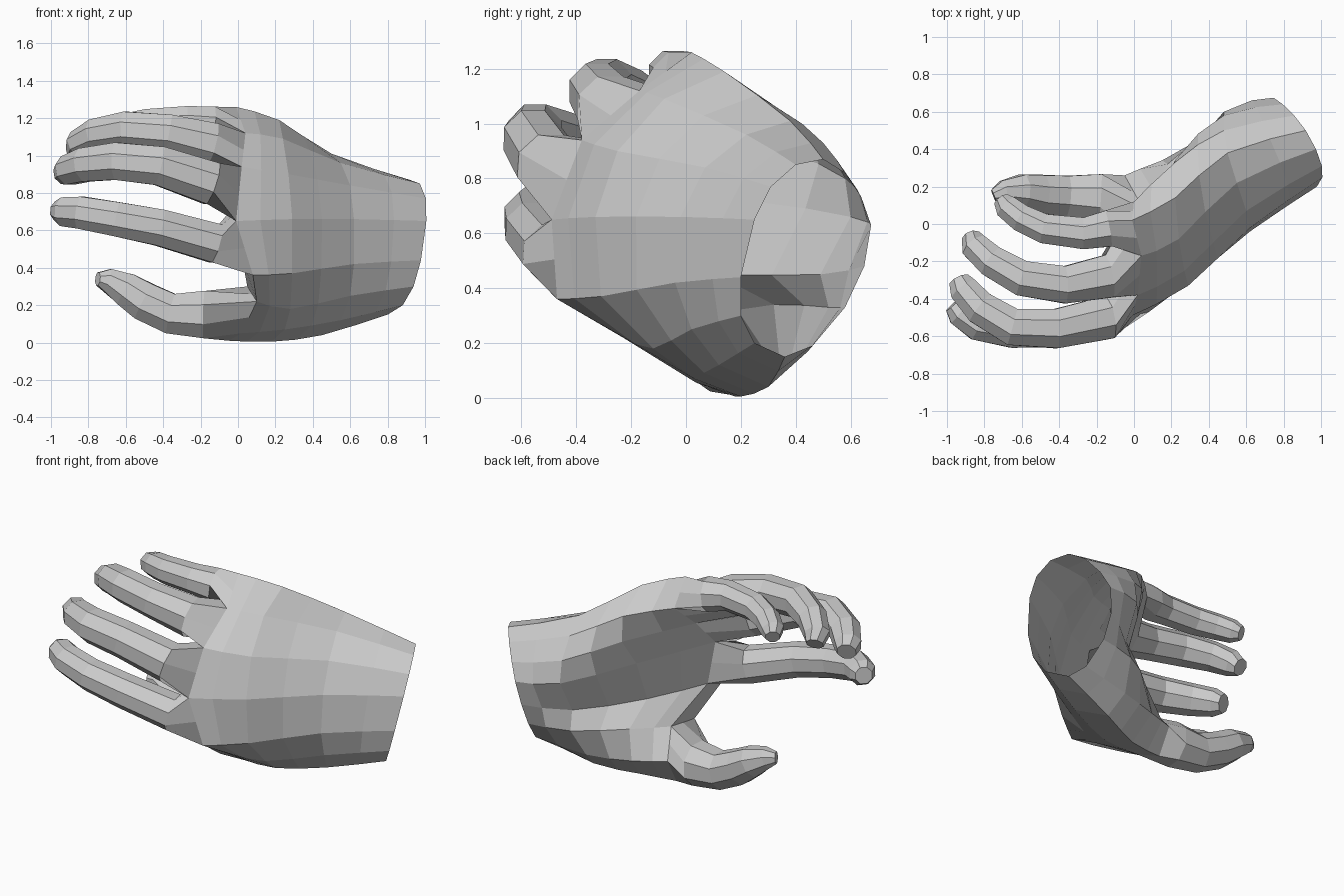
import bpy, bmesh, math
from mathutils import Vector

if "Cube" in bpy.data.objects:
    bpy.data.objects.remove(bpy.data.objects["Cube"])


def finish(bm, name):
    bmesh.ops.recalc_face_normals(bm, faces=bm.faces[:])
    me = bpy.data.meshes.new(name)
    bm.to_mesh(me)
    bm.free()
    ob = bpy.data.objects.new(name, me)
    bpy.context.collection.objects.link(ob)
    return ob


def bridge(bm, a, b):
    n = len(a)
    for i in range(n):
        j = (i + 1) % n
        bm.faces.new((a[i], a[j], b[j], b[i]))


def midpoints(rings):
    """Insert a smooth in-between ring between each pair of sections."""
    out = [rings[0]]
    last = len(rings) - 1
    for k in range(last):
        a, b, c, d = rings[max(k - 1, 0)], rings[k], rings[k + 1], rings[min(k + 2, last)]
        out.append([(-p + 9 * q + 9 * r - s) / 16 for p, q, r, s in zip(a, b, c, d)])
        out.append(c)
    return out


def root_loop(corners, count=8):
    """Split the longest edges of a root outline until it has enough points."""
    loop = [Vector(c) for c in corners]
    while len(loop) < count:
        n = len(loop)
        i = max(range(n), key=lambda k: (loop[k] - loop[(k + 1) % n]).length)
        loop.insert(i + 1, (loop[i] + loop[(i + 1) % n]) / 2)
    return loop


def align(ring, target):
    """Best matching order of a ring against the ring before it."""
    n = len(ring)
    options = [r[k:] + r[:k] for r in (ring, ring[::-1]) for k in range(n)]
    c1, c2 = sum(ring, Vector()) / n, sum(target, Vector()) / n
    return min(options, key=lambda o: sum(((p - c1) - (q - c2)).length_squared
                                          for p, q in zip(o, target)))


def digit(name, corners, path, sides=8):
    """Tapered tube growing from its root on the palm along (x, y, z, radius) points."""
    bm = bmesh.new()
    rings = [root_loop([knuckle[i] for i in corners], sides)]
    pts = [Vector(p[:3]) for p in path]
    for i, p in enumerate(pts):
        t = (pts[min(i + 1, len(pts) - 1)] - pts[max(i - 1, 0)]).normalized()
        u = Vector((0, 0, 1)).cross(t).normalized()
        w = t.cross(u)
        r = path[i][3] * 1.08
        angles = [2 * math.pi * (k + 0.5) / sides for k in range(sides)]
        rings.append(align([p + r * (math.cos(a) * u + math.sin(a) * w) for a in angles], rings[-1]))
    loops = [[bm.verts.new(p) for p in ring] for ring in rings]
    for a, b in zip(loops, loops[1:]):
        bridge(bm, a, b)
    bm.faces.new(loops[-1])
    return finish(bm, name)


# Sections of the hand, wrist to knuckles. Each runs from the thumb edge,
# over the back of the hand, round the little-finger edge and back across the palm.
wrist = [(.36, .15), (.25, .20), (.20, .30), (.20, .44), (.25, .65), (.31, .77), (.40, .85),
         (.50, .87), (.58, .82), (.64, .73), (.675, .63), (.65, .48), (.58, .33), (.46, .19)]
wrist = [(.975 - .6 * y + .28 * z, y, z) for y, z in wrist]
heel = [(.45, .30, .04), (.55, .12, .12), (.60, .02, .25), (.62, -.04, .42), (.62, -.02, .66),
        (.60, .07, .84), (.55, .22, .96), (.50, .38, 1.01), (.48, .50, .93), (.48, .58, .80),
        (.48, .60, .66), (.47, .49, .45), (.46, .52, .33), (.42, .42, .15)]
middle = [(.18, .20, .005), (.25, .03, .07), (.28, -.12, .18), (.29, -.31, .37), (.29, -.33, .66),
          (.27, -.25, .90), (.24, -.08, 1.09), (.22, .14, 1.19), (.22, .33, 1.06), (.22, .34, .90),
          (.20, .22, .72), (.20, .11, .45), (.18, .32, .34), (.15, .34, .15)]
knuckle = [(-.05, .17, .01), (.02, .05, .05), (.10, -.23, .22), (.08, -.47, .36), (-.01, -.49, .65),
           (.02, -.38, .94), (.04, -.17, 1.12), (-.01, .02, 1.26), (0, .12, 1.09), (0, -.10, .91),
           (-.02, -.27, .73), (.02, -.25, .46), (.05, .08, .30), (-.05, .26, .17)]

# Palm, open at the wrist, with the web between thumb and index finger
bm = bmesh.new()
rings = midpoints([[Vector(p) for p in s] for s in (wrist, heel, middle, knuckle)])
loops = [[bm.verts.new(p) for p in r] for r in rings]
for a, b in zip(loops, loops[1:]):
    bridge(bm, a, b)
bm.faces.new([loops[-1][i] for i in (2, 3, 11, 12)])
finish(bm, "palm")

# Fingers and thumb, each starting from its own outline on the knuckle section
digit("index_finger", (3, 4, 10, 11), [(-.12, -.49, .53, .105), (-.42, -.56, .615, .098),
      (-.65, -.57, .66, .092), (-.84, -.535, .695, .086), (-.93, -.47, .70, .077), (-.967, -.43, .705, .05)])
digit("middle_finger", (4, 5, 9, 10), [(-.14, -.50, .85, .115), (-.42, -.56, .945, .105),
      (-.65, -.55, .97, .10), (-.82, -.45, .95, .09), (-.91, -.35, .92, .078), (-.935, -.30, .90, .055)])
digit("ring_finger", (5, 6, 8, 9), [(-.14, -.28, 1.06, .115), (-.37, -.325, 1.12, .10),
      (-.60, -.29, 1.14, .095), (-.76, -.20, 1.11, .085), (-.85, -.12, 1.06, .074), (-.87, -.07, 1.02, .05)])
digit("little_finger", (6, 7, 8), [(-.14, -.025, 1.165, .097), (-.27, -.05, 1.18, .085),
      (-.48, -.025, 1.17, .079), (-.60, .03, 1.15, .073), (-.68, .09, 1.12, .065), (-.71, .13, 1.10, .042)])
digit("thumb", (0, 1, 2, 12, 13), [(-.18, .14, .15, .127), (-.36, .15, .155, .108),
      (-.50, .16, .22, .103), (-.60, .175, .285, .09), (-.70, .17, .335, .062), (-.75, .15, .34, .035)])
